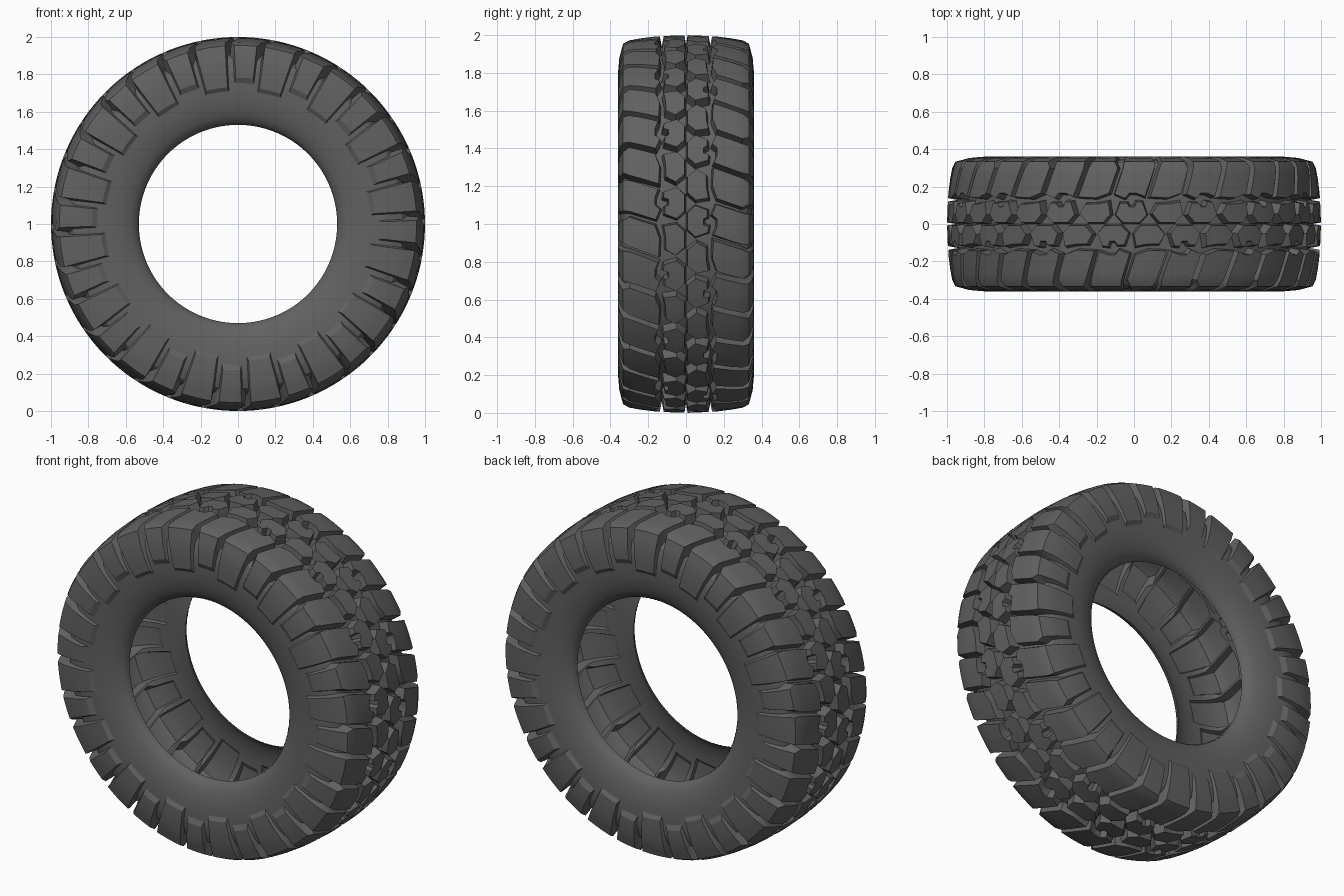
import bpy, bmesh, math
from mathutils import Vector
from mathutils.geometry import delaunay_2d_cdt

if "Cube" in bpy.data.objects:
    bpy.data.objects.remove(bpy.data.objects["Cube"])

PITCH = math.tau / 32            # one shoulder lug
MODULES = 16                     # each module holds a long and a short lug
PHASE = math.radians(16.3)

# Half cross-section: (v, floor y, floor r, block-top y, block-top r)
PROFILE = [
    (0.00, 0.000, 0.945, 0.000, 1.000), (0.15, 0.150, 0.938, 0.150, 0.994),
    (0.24, 0.240, 0.922, 0.240, 0.983), (0.30, 0.295, 0.902, 0.300, 0.972),
    (0.34, 0.322, 0.880, 0.333, 0.955), (0.42, 0.341, 0.825, 0.353, 0.880),
    (0.50, 0.346, 0.775, 0.360, 0.800), (0.58, 0.345, 0.715, 0.359, 0.728),
    (0.64, 0.339, 0.660, 0.350, 0.665), (0.70, 0.327, 0.610, 0.330, 0.610),
    (0.74, 0.314, 0.577, 0.314, 0.577), (0.78, 0.297, 0.547, 0.297, 0.547),
    (0.80, 0.280, 0.534, 0.280, 0.534), (0.82, 0.262, 0.530, 0.262, 0.530),
]

# Block outlines (u in pitches, v across); the other half is a half-turn copy
LONG_LUG = [(0.02, .160), (0.30, .138), (0.42, .165), (0.62, .165), (0.85, .148),
            (1.02, .240), (1.12, .300), (1.13, .340), (1.10, .575),
            (0.29, .575), (0.27, .340), (0.25, .300)]
SHORT_LUG = [(1.00, .145), (1.50, .140), (1.86, .165), (2.09, .300), (2.00, .340),
             (1.98, .520), (1.37, .520), (1.36, .340), (1.27, .300)]
CENTRE_A = [(0.05, .050), (0.25, .008), (0.70, .008), (0.90, .050),
            (0.78, .116), (0.62, .120), (0.57, .092), (0.42, .092), (0.36, .112), (0.17, .112)]
CENTRE_B = [(1.05, .055), (1.26, .008), (1.70, .008), (1.90, .052),
            (1.84, .118), (1.55, .108), (1.20, .106)]


def resample(poly, step=0.035):
    out = []
    for a, b in zip(poly, poly[1:] + poly[:1]):
        n = max(1, math.ceil((b - a).length / step))
        out += [a.lerp(b, i / n) for i in range(n)]
    return out


def offset(poly, d):
    """Grow a counter-clockwise outline outward by d."""
    out = []
    for i, p in enumerate(poly):
        e1 = (p - poly[i - 1]).normalized()
        e2 = (poly[(i + 1) % len(poly)] - p).normalized()
        n1, n2 = Vector((e1.y, -e1.x)), Vector((e2.y, -e2.x))
        m = (n1 + n2).normalized()
        out.append(p + m * d / max(0.5, m.dot(n1)))
    return out


def inside(p, poly):
    hit = False
    for a, b in zip(poly, poly[1:] + poly[:1]):
        if (a.y > p.y) != (b.y > p.y) and p.x < a.x + (p.y - a.y) * (b.x - a.x) / (b.y - a.y):
            hit = not hit
    return hit


def surface(p, raised):
    """Wrap a flat pattern point round the tyre."""
    v = min(abs(p.y), PROFILE[-1][0])
    for a, b in zip(PROFILE, PROFILE[1:]):
        if v <= b[0]:
            break
    t = (v - a[0]) / (b[0] - a[0])
    k = 3 if raised else 1
    y = math.copysign(a[k] + (b[k] - a[k]) * t, p.y)
    r = a[k + 1] + (b[k + 1] - a[k + 1]) * t
    return y, r


# Flat tread pattern over a few modules
tops = []
for k in range(-2, 5):
    for outline in (LONG_LUG, SHORT_LUG, CENTRE_A, CENTRE_B):
        for s, c in ((1, 0), (-1, 0.45)):
            tops.append([Vector(((c + s * u + 2 * k) * PITCH, s * v)) for u, v in outline])

verts, edges = [], []
for poly in tops:
    for loop in (resample(poly), resample(offset(poly, 0.009))):
        n = len(verts)
        verts += loop
        edges += [(n + i, n + (i + 1) % len(loop)) for i in range(len(loop))]


def near_edge(p):
    for poly in tops:
        if abs(poly[0].x - p.x) > 0.35:
            continue
        for a, b in zip(poly, poly[1:] + poly[:1]):
            e = b - a
            t = min(1, max(0, (p - a).dot(e) / e.length_squared))
            if (a + e * t - p).length < 0.016:
                return True
    return False


# Supporting grid so the skin follows the curvature
half = [q[0] for q in PROFILE[1:]] + [0.05, 0.10, 0.195, 0.27, 0.38, 0.46, 0.54, 0.61, 0.67]
rows = sorted([-v for v in half] + [0] + half)
for j, v in enumerate(rows):
    stagger = 0.125 if j % 2 else 0.0
    for i in range(-20, 45):
        p = Vector(((i * 0.25 + stagger) * PITCH, v))
        if not near_edge(p):
            verts.append(p)

pts, _, tris, _, _, _ = delaunay_2d_cdt(verts, edges, [], 0, 1e-5)
grown = [offset(poly, 0.002) for poly in tops]
raised = [any(abs(g[0].x - p.x) < 0.35 and inside(p, g) for g in grown) for p in pts]
wrapped = [surface(p, h) for p, h in zip(pts, raised)]
lo, hi = 1.013 * PITCH, 3.013 * PITCH
kept = [t for t in tris if lo <= sum(pts[i].x for i in t) / 3 < hi]
used = sorted({i for t in kept for i in t})

# Repeat the module round the wheel axis
bm = bmesh.new()
for m in range(MODULES):
    new = {}
    for i in used:
        a = pts[i].x + m * 2 * PITCH + PHASE
        y, r = wrapped[i]
        new[i] = bm.verts.new((r * math.sin(a), y, 1 + r * math.cos(a)))
    for t in kept:
        bm.faces.new([new[i] for i in t])
bmesh.ops.remove_doubles(bm, verts=bm.verts[:], dist=0.0003)
bmesh.ops.recalc_face_normals(bm, faces=bm.faces[:])

# Outermost face must point away from the axle
f = max(bm.faces, key=lambda q: q.calc_center_median().z)
if f.normal.z < 0:
    bmesh.ops.reverse_faces(bm, faces=bm.faces[:])

mesh = bpy.data.meshes.new("tyre")
bm.to_mesh(mesh)
bm.free()
tyre = bpy.data.objects.new("tyre", mesh)
bpy.context.collection.objects.link(tyre)

# Dark rubber
rubber = bpy.data.materials.new("rubber")
rubber.diffuse_color = (0.12, 0.12, 0.12, 1)
rubber.use_nodes = True
rubber.node_tree.nodes["Principled BSDF"].inputs["Base Color"].default_value = rubber.diffuse_color
mesh.materials.append(rubber)

bpy.context.view_layer.objects.active = tyre
tyre.select_set(True)
bpy.ops.object.shade_smooth_by_angle(angle=math.radians(25))
